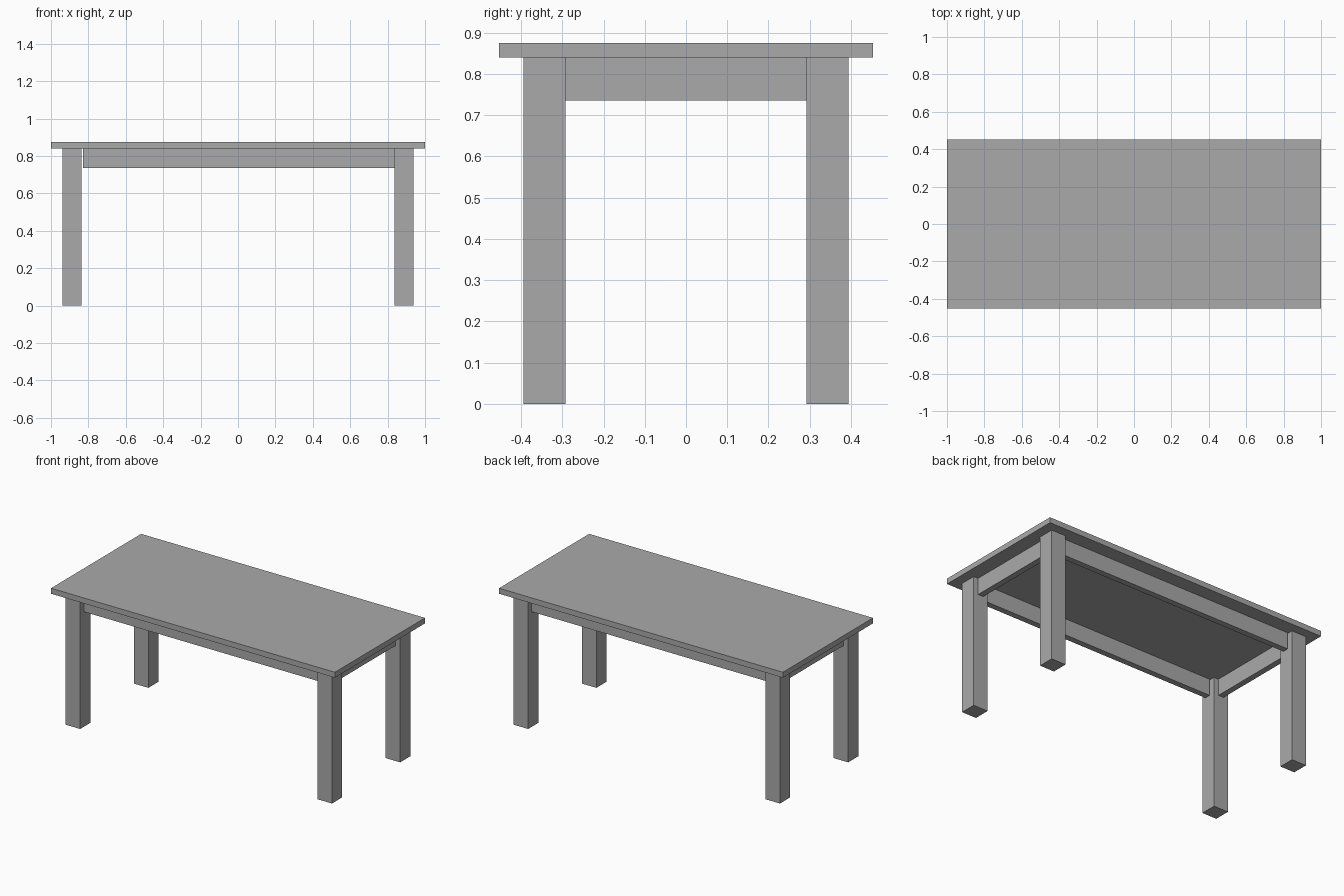
import bpy
import bmesh
from mathutils import Vector

cube = bpy.data.objects.get("Cube")
if cube:
    bpy.data.objects.remove(cube, do_unlink=True)

grey = bpy.data.materials.new("plain_grey")
grey.use_nodes = True
colour = (0.4, 0.4, 0.4, 1)
grey.diffuse_color = colour
grey.node_tree.nodes["Principled BSDF"].inputs["Base Color"].default_value = colour


def box(name, low, high):
    """Flat-sided box between two opposite corners."""
    low, high = Vector(low), Vector(high)
    bm = bmesh.new()
    bmesh.ops.create_cube(bm, size=1)
    bmesh.ops.scale(bm, vec=high - low, verts=bm.verts)
    mesh = bpy.data.meshes.new(name)
    bm.to_mesh(mesh)
    bm.free()
    mesh.materials.append(grey)
    obj = bpy.data.objects.new(name, mesh)
    obj.location = (low + high) / 2
    bpy.context.collection.objects.link(obj)
    return obj


TOP_Z, UNDER_Z, APRON_Z = 0.875, 0.84, 0.735
LEG_X, LEG_Y, LEG_W = 0.887, 0.343, 0.102
HALF = LEG_W / 2
THICK = 0.019  # half the apron thickness

# Table top
box("table_top", (-1, -0.453, UNDER_Z), (1, 0.453, TOP_Z))

# Four square legs
for sx, side in ((1, "left"), (-1, "right")):
    for sy, end in ((-1, "front"), (1, "back")):
        x, y = sx * LEG_X, sy * LEG_Y
        box(f"{end}_{side}_leg", (x - HALF, y - HALF, 0), (x + HALF, y + HALF, UNDER_Z))

# Long aprons, stopping just short of the right legs
for sy, end in ((-1, "front"), (1, "back")):
    y = sy * LEG_Y
    box(f"{end}_apron", (-0.83, y - THICK, APRON_Z), (LEG_X - HALF, y + THICK, UNDER_Z))

# Short aprons between front and back legs
for sx, side in ((1, "left"), (-1, "right")):
    x, y = sx * LEG_X, LEG_Y - HALF
    box(f"{side}_apron", (x - THICK, -y, APRON_Z), (x + THICK, y, UNDER_Z))
